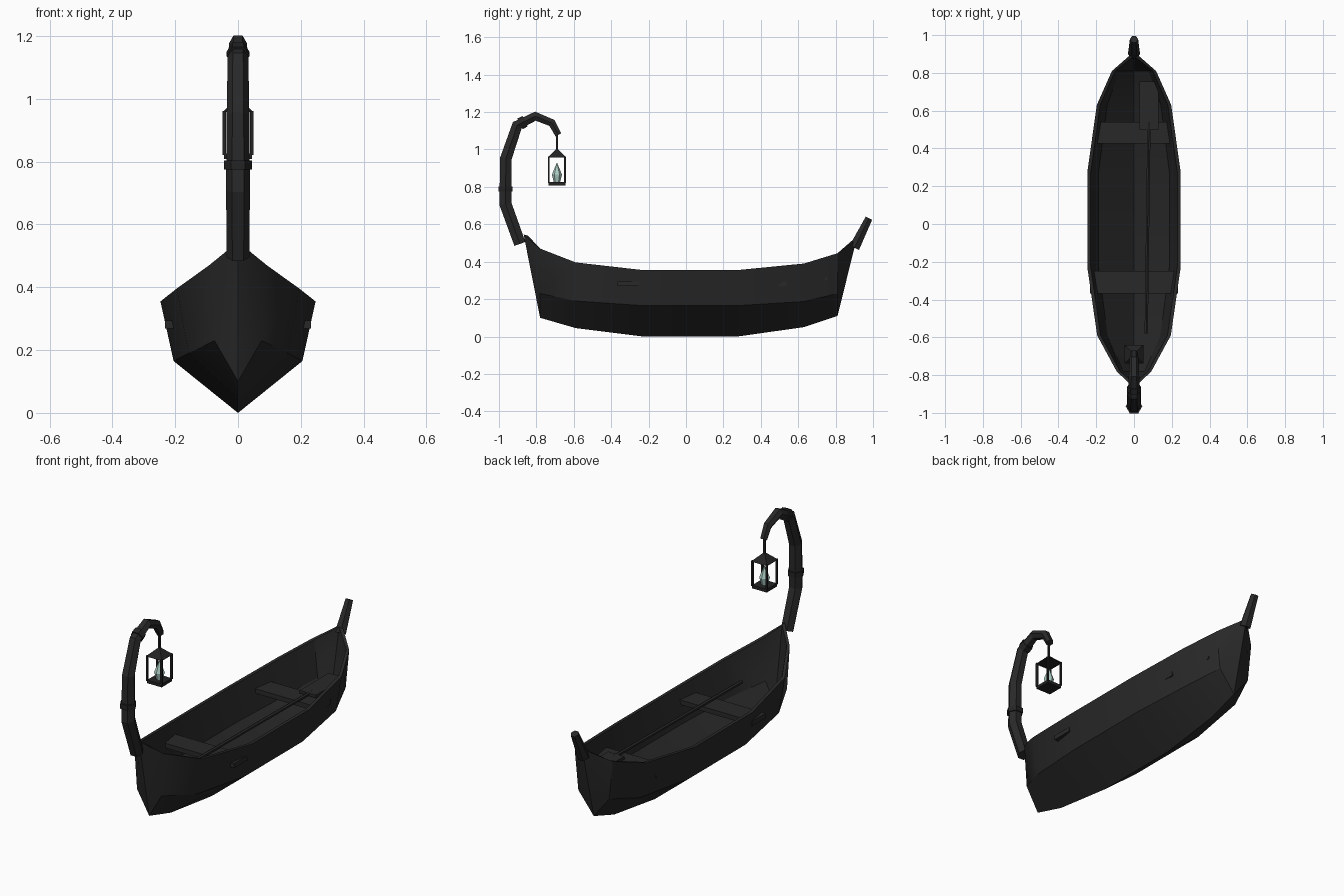
import bpy, bmesh, math
from mathutils import Vector, Matrix

if "Cube" in bpy.data.objects:
    bpy.data.objects.remove(bpy.data.objects["Cube"])


def material(name, rgb):
    m = bpy.data.materials.new(name)
    m.diffuse_color = (*rgb, 1)
    m.use_nodes = True
    m.node_tree.nodes["Principled BSDF"].inputs["Base Color"].default_value = m.diffuse_color
    return m


WOOD = material("charcoal wood", (0.022, 0.022, 0.022))
IRON = material("dark iron", (0.017, 0.017, 0.017))
GLOW = material("pale teal crystal", (0.42, 0.62, 0.56))


def finish(name, bm, mat):
    bmesh.ops.recalc_face_normals(bm, faces=bm.faces[:])
    me = bpy.data.meshes.new(name)
    bm.to_mesh(me)
    bm.free()
    me.materials.append(mat)
    ob = bpy.data.objects.new(name, me)
    bpy.context.collection.objects.link(ob)
    return ob


def box(name, center, size, mat, turn=0.0):
    bm = bmesh.new()
    bmesh.ops.create_cube(bm, size=1, matrix=Matrix.LocRotScale(
        Vector(center), Matrix.Rotation(turn, 3, 'Z'), Vector(size)))
    return finish(name, bm, mat)


def cone(name, center, r1, r2, depth, sides, mat, turn=0.0):
    bm = bmesh.new()
    bmesh.ops.create_cone(bm, cap_ends=True, segments=sides, radius1=r1, radius2=r2, depth=depth,
                          matrix=Matrix.Translation(center) @ Matrix.Rotation(turn, 4, 'Z'))
    return finish(name, bm, mat)


def tube(name, path, sides, mat):
    """Tapered tube along (y, z, radius) points in the x = 0 plane."""
    bm = bmesh.new()
    pts = [Vector((0, y, z)) for y, z, r in path]
    rings = []
    for i, p in enumerate(pts):
        t = (pts[min(i + 1, len(pts) - 1)] - pts[max(i - 1, 0)]).normalized()
        side = t.cross(Vector((1, 0, 0)))
        angles = [math.tau * k / sides for k in range(sides)]
        rings.append([bm.verts.new(p + path[i][2] * (Vector((math.cos(a), 0, 0)) + side * math.sin(a)))
                      for a in angles])
    for a, b in zip(rings, rings[1:]):
        for k in range(sides):
            bm.faces.new((a[k], a[k - 1], b[k - 1], b[k]))
    bm.faces.new(rings[0])
    bm.faces.new(rings[-1])
    return finish(name, bm, mat)


# Hull stations: y, keel z, chine x, chine z, sheer x, sheer z
STATIONS = [(-0.78, 0.10, 0.075, 0.23, 0.092, 0.47),
            (-0.59, 0.045, 0.158, 0.19, 0.195, 0.396),
            (-0.23, 0.0, 0.205, 0.165, 0.247, 0.355),
            (0.275, 0.0, 0.205, 0.165, 0.247, 0.355),
            (0.63, 0.05, 0.16, 0.187, 0.197, 0.39),
            (0.81, 0.11, 0.095, 0.23, 0.117, 0.445)]
BOW, STERN = (-0.868, 0.545), (0.912, 0.52)


def shell(bm, inset):
    """Loft one skin of the hull; return the rim loop."""
    rows = []
    for y, kz, cx, cz, sx, sz in STATIONS:
        c, s = cx - inset, sx - inset
        rows.append([bm.verts.new(v) for v in (
            (-s, y, sz), (-c, y, cz + inset / 2), (0, y, kz + inset * 1.3),
            (c, y, cz + inset / 2), (s, y, sz))])
    for a, b in zip(rows, rows[1:]):
        for k in range(4):
            bm.faces.new((a[k], a[k + 1], b[k + 1], b[k]))
    tips = []
    for row, (ty, tz), d in ((rows[0], BOW, 1), (rows[-1], STERN, -1)):
        tip = bm.verts.new((0, ty + d * inset * 1.3, tz - inset / 3))
        tips.append(tip)
        for k in range(4):
            bm.faces.new((row[k], row[k + 1], tip))
    return [tips[0]] + [r[4] for r in rows] + [tips[1]] + [r[0] for r in reversed(rows)]


bm = bmesh.new()
outer, inner = shell(bm, 0.0), shell(bm, 0.018)
for k in range(len(outer)):
    bm.faces.new((outer[k - 1], outer[k], inner[k], inner[k - 1]))
hull = finish("hull", bm, WOOD)
bpy.context.view_layer.objects.active = hull
hull.select_set(True)
bpy.ops.object.shade_smooth_by_angle(angle=math.radians(25))

# Seats; the front one pokes through the hull
box("front_seat", (0, -0.308, 0.282), (0.466, 0.118, 0.026), WOOD)
box("back_seat", (0, 0.483, 0.282), (0.39, 0.115, 0.026), WOOD)

# Oar lying on the seats
shaft = cone("oar_shaft", (0, 0, 0), 0.01, 0.01, 1.12, 6, WOOD)
shaft.rotation_euler = (-math.pi / 2, 0, -0.013)
shaft.location = (0.072, -0.02, 0.308)
box("oar_blade", (0.079, 0.628, 0.308), (0.1, 0.255, 0.016), WOOD)

# Curved bow post with bands, and the short stern post
tube("bow_post", [(-0.888, 0.495, 0.036), (-0.965, 0.708, 0.038), (-0.963, 0.952, 0.036),
                  (-0.902, 1.13, 0.033), (-0.805, 1.178, 0.028), (-0.717, 1.142, 0.024),
                  (-0.682, 1.078, 0.02)], 6, WOOD)
tube("lower_band", [(-0.965, 0.775, 0.044), (-0.965, 0.803, 0.044)], 6, IRON)
tube("upper_band", [(-0.888, 1.137, 0.037), (-0.86, 1.151, 0.036)], 6, IRON)
tube("stern_post", [(0.9, 0.475, 0.032), (0.978, 0.632, 0.022)], 6, WOOD)

# Hanging lantern
LY = -0.69
box("lantern_hanger", (0, LY, 1.035), (0.01, 0.01, 0.09), IRON)
cone("lantern_roof", (0, LY, 0.979), 0.07, 0.008, 0.042, 4, IRON, math.pi / 4)
box("lantern_base", (0, LY, 0.817), (0.09, 0.09, 0.017), IRON)
for sx in (-1, 1):
    for sy in (-1, 1):
        box("lantern_bar", (sx * 0.044, LY + sy * 0.044, 0.892), (0.01, 0.01, 0.14), IRON)
cone("crystal_bottom", (0, LY, 0.845), 0.017, 0.027, 0.04, 6, GLOW)
cone("crystal_top", (0, LY, 0.898), 0.027, 0.0, 0.066, 6, GLOW)
